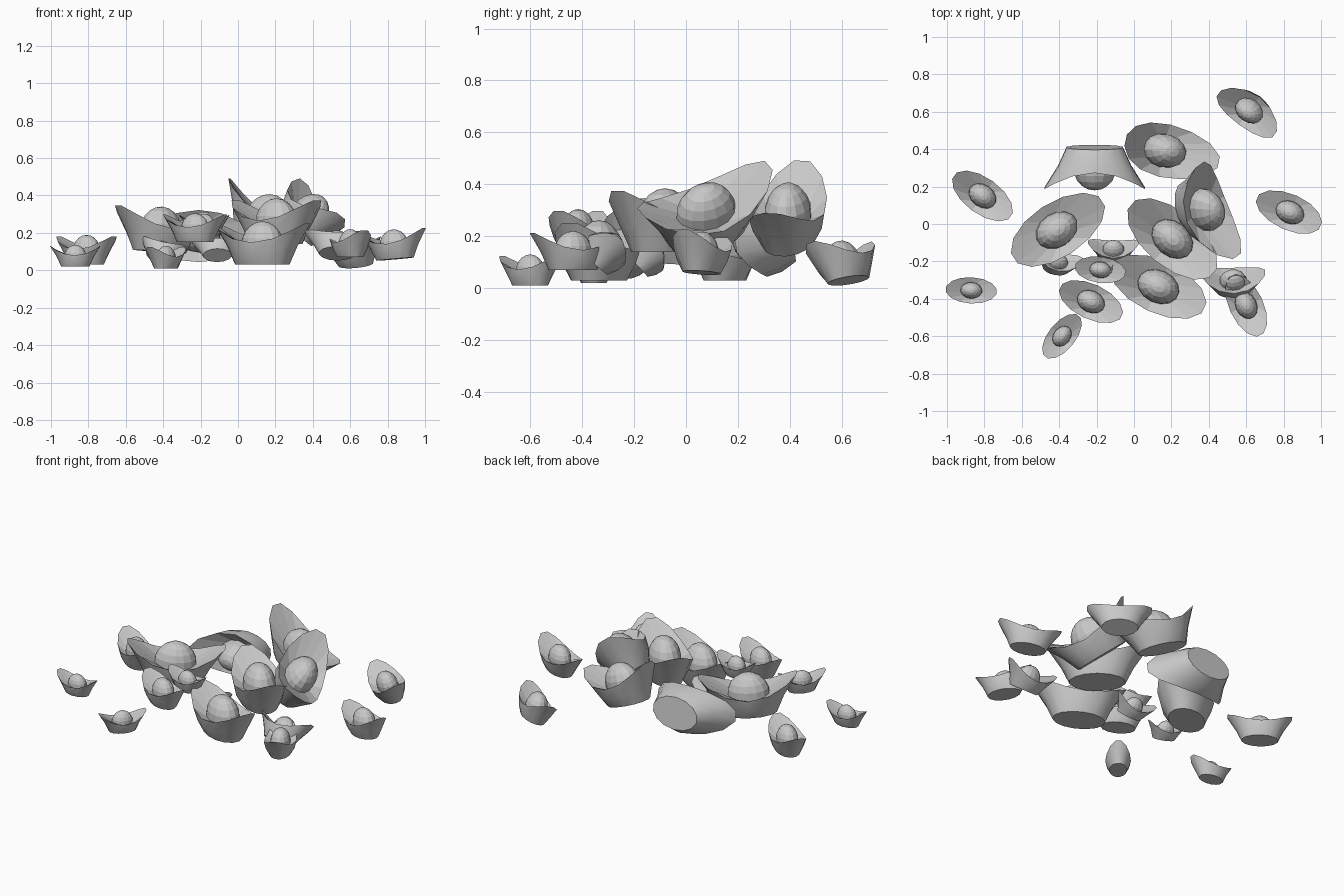
import bpy, bmesh
from math import sin, cos, pi, radians
from mathutils import Matrix, Vector

old = bpy.data.objects.get("Cube")
if old:
    bpy.data.objects.remove(old, do_unlink=True)

metal = bpy.data.materials.new("plain_grey")
metal.use_nodes = True
grey = (0.58, 0.58, 0.58, 1)
metal.diffuse_color = grey
metal.node_tree.nodes["Principled BSDF"].inputs["Base Color"].default_value = grey

SEGMENTS = 14


def ring(bm, half_length, half_width, height, lift=0):
    """Oval ring with blunt ends, which rise by lift."""
    verts = []
    for i in range(SEGMENTS):
        a = 2 * pi * (i + 0.5) / SEGMENTS
        z = height + lift * cos(a) ** 2
        verts.append(bm.verts.new((half_length * cos(a), half_width * sin(a), z)))
    return verts


def bridge(bm, lower, upper, smooth):
    for i in range(SEGMENTS):
        j = (i + 1) % SEGMENTS
        face = bm.faces.new((lower[i], lower[j], upper[j], upper[i]))
        face.smooth = smooth


def ingot_mesh():
    """Boat-shaped ingot of unit length, standing on its flat oval base."""
    bm = bmesh.new()
    # flat base and flared outer wall
    base = ring(bm, 0.285, 0.18, 0)
    middle = ring(bm, 0.37, 0.24, 0.11, 0.08)
    rim = ring(bm, 0.512, 0.26, 0.22, 0.2)
    bm.faces.new(base[::-1])
    bridge(bm, base, middle, True)
    bridge(bm, middle, rim, True)
    # inner slope from the rim down to the dome
    seat = ring(bm, 0.215, 0.163, 0.18, 0.03)
    bridge(bm, rim, seat, False)
    # faceted dome
    previous = seat
    for step in range(1, 5):
        a = step * pi / 10
        level = ring(bm, 0.22 * cos(a), 0.167 * cos(a), 0.19 + 0.24 * sin(a))
        bridge(bm, previous, level, False)
        previous = level
    top = bm.verts.new((0, 0, 0.43))
    for i in range(SEGMENTS):
        bm.faces.new((previous[i], previous[(i + 1) % SEGMENTS], top))
    mesh = bpy.data.meshes.new("ingot")
    bm.to_mesh(mesh)
    bm.free()
    mesh.materials.append(metal)
    return mesh


shape = ingot_mesh()


def place(name, base, length, heading, up=(0, 0, 1)):
    """Put an ingot by its base centre, long-axis heading and up direction."""
    up = Vector(up).normalized()
    h = radians(heading)
    along = Vector((cos(h), sin(h), 0))
    along = (along - up * along.dot(up)).normalized()
    side = up.cross(along)
    turn = Matrix((along, side, up)).transposed().to_4x4()
    ingot = bpy.data.objects.new(name, shape)
    ingot.matrix_world = Matrix.Translation(base) @ turn @ Matrix.Scale(length, 4)
    bpy.context.collection.objects.link(ingot)


# large ingots of the central heap
place("large_ingot_left", (-0.42, -0.035, 0.10), 0.56, 33, (0.06, 0.02, 1))
place("large_ingot_back", (0.12, 0.395, 0.18), 0.55, -12, (0.40, -0.03, 1))
place("large_ingot_leaning", (0.305, 0.08, 0.205), 0.56, 125, (0.83, -0.04, 1))
place("large_ingot_middle", (0.205, -0.08, 0.14), 0.57, -40)
place("large_ingot_front", (0.13, -0.335, 0.03), 0.54, -25)

# large ingot lying on its side, base to the back
place("large_ingot_toppled", (-0.21, 0.41, 0.2), 0.54, 0, (0, -0.99, -0.14))

# medium ingots
place("medium_ingot_far_left", (-0.81, 0.15, 0.03), 0.37, -36)
place("medium_ingot_far_back", (0.63, 0.625, 0.03), 0.37, -36, (-0.19, -0.25, 1))
place("medium_ingot_far_right", (0.84, 0.06, 0.06), 0.37, -24, (-0.08, 0.03, 1))
place("medium_ingot_front_right", (0.60, -0.435, 0.07), 0.35, -65)
place("medium_ingot_tilted", (0.53, -0.35, 0.09), 0.34, 2, (0, 0.8, 1))
place("medium_ingot_raised", (-0.23, -0.415, 0.15), 0.36, -25)

# small ingots
place("small_ingot_far_left", (-0.87, -0.355, 0.02), 0.27, -3)
place("small_ingot_stacked", (-0.18, -0.245, 0.185), 0.27, -8)
place("small_ingot_tilted", (-0.11, -0.18, 0.08), 0.27, -2, (0, 1.1, 1))
place("small_ingot_under", (-0.42, -0.24, 0.07), 0.25, 3, (0.35, 0.9, 1))
place("small_ingot_front", (-0.385, -0.6, 0.01), 0.28, 51)
